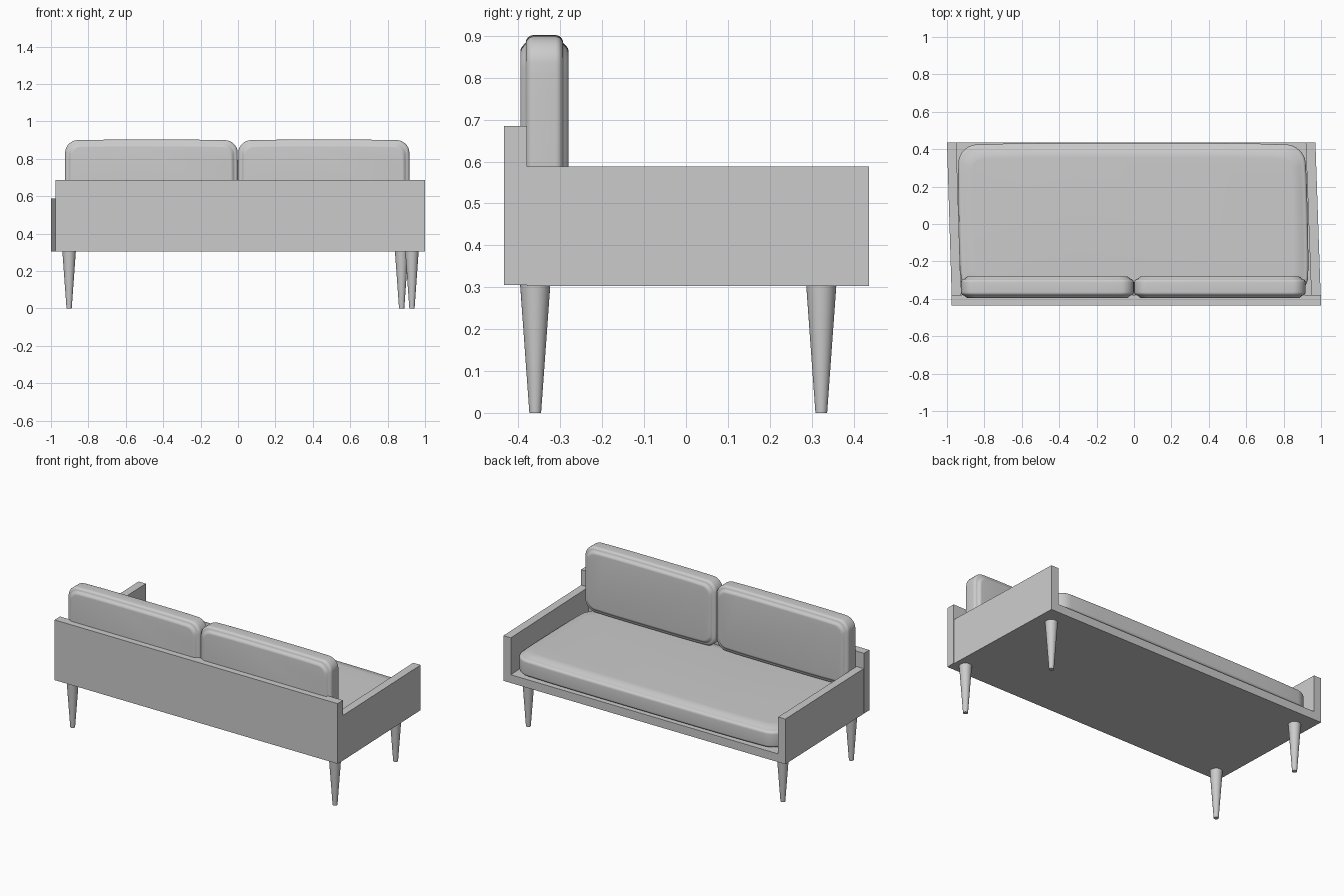
import bpy, bmesh, math

if "Cube" in bpy.data.objects:
    bpy.data.objects.remove(bpy.data.objects["Cube"])


def finish(bm, name, smooth=False):
    bmesh.ops.recalc_face_normals(bm, faces=bm.faces[:])
    mesh = bpy.data.meshes.new(name)
    bm.to_mesh(mesh)
    bm.free()
    ob = bpy.data.objects.new(name, mesh)
    bpy.context.collection.objects.link(ob)
    if smooth:
        bpy.ops.object.select_all(action='DESELECT')
        ob.select_set(True)
        bpy.context.view_layer.objects.active = ob
        bpy.ops.object.shade_smooth_by_angle(angle=math.radians(40))
    return ob


def loft(name, rings, smooth=False):
    """Skin a stack of equal-length rings and cap both ends."""
    bm = bmesh.new()
    loops = [[bm.verts.new(p) for p in ring] for ring in rings]
    for a, b in zip(loops, loops[1:]):
        for i in range(len(a)):
            j = (i + 1) % len(a)
            bm.faces.new((a[i], a[j], b[j], b[i]))
    bm.faces.new(loops[0][::-1])
    bm.faces.new(loops[-1])
    return finish(bm, name, smooth)


def panel(name, footprint, z0, z1):
    return loft(name, [[(x, y, z) for x, y in footprint] for z in (z0, z1)])


def rounded_rect(w, h, r, bow, n=8, m=10):
    """Rounded rectangle whose sides bow slightly outwards to w x h."""
    w0, h0 = w - 2 * bow, h - 2 * bow
    corners = []
    for k, (sx, sy) in enumerate(((1, 1), (-1, 1), (-1, -1), (1, -1))):
        for i in range(n + 1):
            a = math.pi / 2 * (k + i / n)
            corners.append((sx * (w0 / 2 - r) + r * math.cos(a),
                            sy * (h0 / 2 - r) + r * math.sin(a)))
    pts = []
    for i, (x, y) in enumerate(corners):
        pts.append((x, y))
        if i % (n + 1) == n:
            x2, y2 = corners[(i + 1) % len(corners)]
            pts += [(x + (x2 - x) * t / m, y + (y2 - y) * t / m) for t in range(1, m)]
    return [(x + bow * math.copysign(1, x) * min(1, abs(x) / (w0 / 2)) ** 8 * (1 - min(1, abs(2 * y / h0)) ** 4),
             y + bow * math.copysign(1, y) * min(1, abs(y) / (h0 / 2)) ** 8 * (1 - min(1, abs(2 * x / w0)) ** 4))
            for x, y in pts]


def cushion(name, w, h, thick, corner, rim, crown, span, bow, place):
    """Pillow: bowed outline, rounded rim and a crown on both faces."""
    half = thick / 2 - crown
    top = [(rim * (1 - math.cos(a)), half - rim + rim * math.sin(a))
           for a in (math.pi / 2 * i / 6 for i in range(7))]
    for i in range(1, 7):
        t = i / 6
        top.append((rim + span * t, half + crown * math.sin(math.pi / 2 * t)))
    profile = [(i, -z) for i, z in reversed(top)] + top
    rings = []
    for inset, d in profile:
        r = max(corner - inset * 0.5, 0.015)
        rings.append([place(u, v, d) for u, v in
                      rounded_rect(w - 2 * inset, h - 2 * inset, r, bow)])
    return loft(name, rings, True)


# Frame: back board, slightly skewed arms and base slab
panel("back_board", [(-0.977, -0.435), (1.0, -0.435), (1.0, -0.38), (-0.977, -0.38)], 0.305, 0.685)
panel("left_arm", [(-0.975, -0.38), (-0.925, -0.38), (-0.95, 0.437), (-1.0, 0.437)], 0.303, 0.588)
panel("right_arm", [(0.948, -0.38), (0.998, -0.38), (0.97, 0.437), (0.918, 0.437)], 0.303, 0.588)
panel("base_slab", [(-0.925, -0.38), (0.948, -0.38), (0.918, 0.437), (-0.95, 0.437)], 0.303, 0.355)

# Seat cushion, following the skew of the arms
cushion("seat_cushion", 1.865, 0.82, 0.135, 0.09, 0.018, 0.015, 0.06, 0.012,
        lambda u, v, d: (u - 0.004 - 0.022 * v, v + 0.023, d + 0.416))

# Two back cushions
for side, x0, x1 in (("left", -0.925, -0.001), ("right", 0.001, 0.917)):
    cushion(side + "_back_cushion", x1 - x0, 0.42, 0.115, 0.06, 0.018, 0.013, 0.02, 0.005,
            lambda u, v, d, c=(x0 + x1) / 2: (u + c, d - 0.338, v + 0.692))

# Tapered round legs
for name, x, y in (("front_left_leg", -0.903, -0.36), ("front_right_leg", 0.93, -0.36),
                   ("back_left_leg", -0.903, 0.323), ("back_right_leg", 0.875, 0.323)):
    loft(name, [[(x + r * math.cos(math.tau * i / 32), y + r * math.sin(math.tau * i / 32), z)
                 for i in range(32)] for r, z in ((0.014, 0), (0.036, 0.305))], True)
